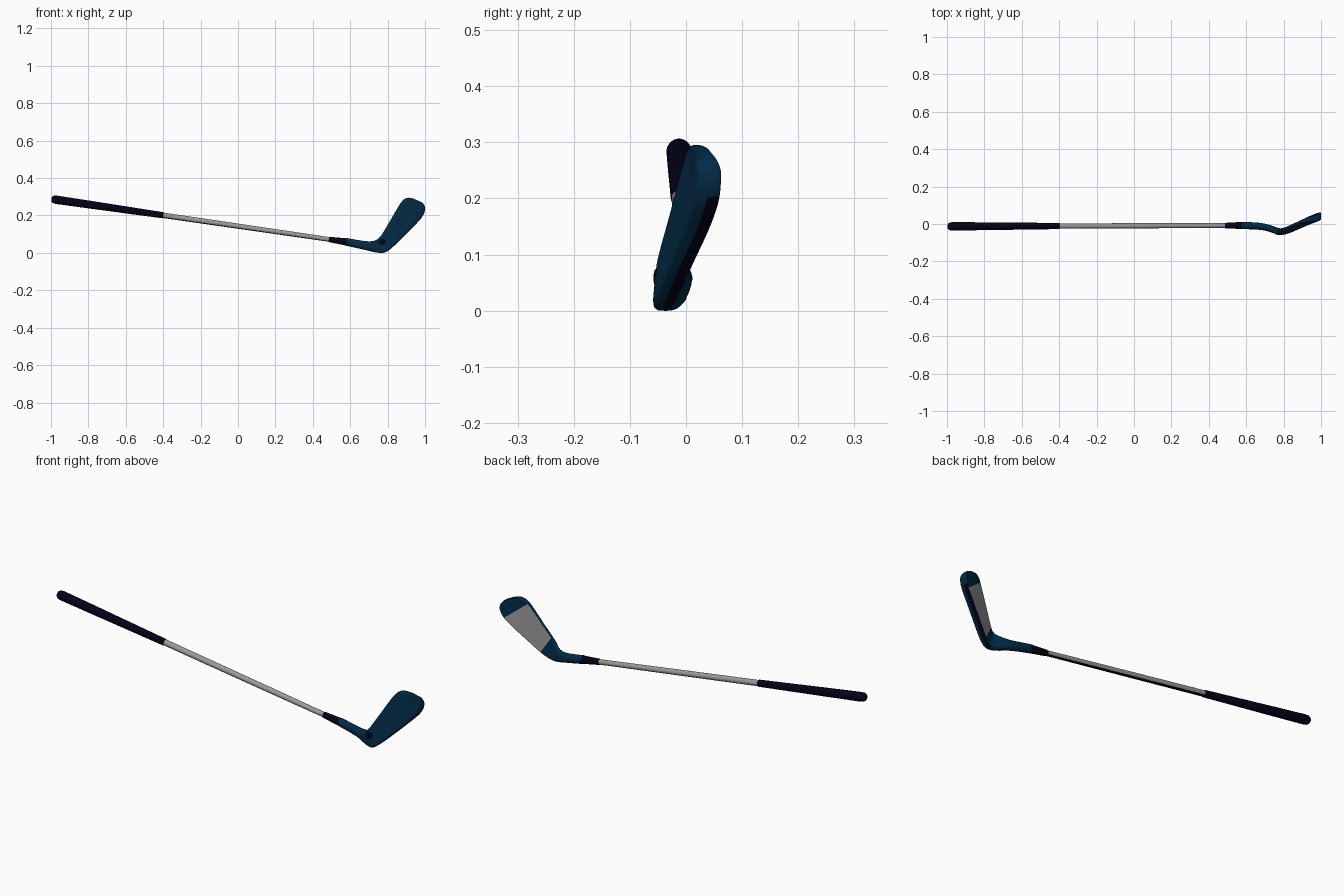
import bpy, bmesh, math
from mathutils import Vector

if "Cube" in bpy.data.objects:
    bpy.data.objects.remove(bpy.data.objects["Cube"])


def material(name, rgb):
    m = bpy.data.materials.new(name)
    m.diffuse_color = (*rgb, 1)
    m.use_nodes = True
    m.node_tree.nodes["Principled BSDF"].inputs["Base Color"].default_value = m.diffuse_color
    return m


BLUE = material("deep blue", (0.001, 0.023, 0.060))
NAVY = material("dark navy", (0.001, 0.0005, 0.009))
STEEL = material("steel grey", (0.33, 0.33, 0.33))


def skin(name, rings, mats, rule=lambda i, j: 0):
    """Bridge a list of closed rings and cap both ends."""
    bm = bmesh.new()
    loops = [[bm.verts.new(p) for p in ring] for ring in rings]
    n = len(loops[0])
    for i in range(len(loops) - 1):
        for j in range(n):
            k = (j + 1) % n
            f = bm.faces.new((loops[i][j], loops[i][k], loops[i + 1][k], loops[i + 1][j]))
            f.material_index = rule(i, j)
    bm.faces.new(loops[0])
    bm.faces.new(loops[-1])
    bmesh.ops.recalc_face_normals(bm, faces=bm.faces)
    me = bpy.data.meshes.new(name)
    bm.to_mesh(me)
    bm.free()
    ob = bpy.data.objects.new(name, me)
    bpy.context.collection.objects.link(ob)
    for m in mats:
        me.materials.append(m)
    bpy.ops.object.select_all(action='DESELECT')
    ob.select_set(True)
    bpy.context.view_layer.objects.active = ob
    bpy.ops.object.shade_smooth_by_angle(angle=math.radians(40))
    return ob


# Club axis runs from the butt of the grip down to the neck
A, B = Vector((-0.998, -0.0125, 0.288)), Vector((0.58, -0.008, 0.0585))
AXIS = (B - A).normalized()
SIDE = AXIS.cross(Vector((0, 0, 1))).normalized()
UP = SIDE.cross(AXIS)


def tube(name, profile, mats, rule=lambda i, j: 0, n=24):
    """Round part on the club axis, profile = (x, radius) pairs."""
    rings = []
    for x, r in profile:
        c = A + (B - A) * ((x - A.x) / (B.x - A.x))
        rings.append([c + SIDE * r * math.cos(t) + UP * r * math.sin(t)
                      for t in (2 * math.pi * j / n for j in range(n))])
    return skin(name, rings, mats, rule)


tube("grip", [(-0.997, 0.008), (-0.993, 0.016), (-0.984, 0.021), (-0.97, 0.0225),
              (-0.8, 0.021), (-0.402, 0.0165), (-0.398, 0.014)], [NAVY])
# Shaft has a dark stripe along its underside
tube("shaft", [(-0.41, 0.0145), (0.0, 0.0138), (0.5, 0.0125)], [STEEL, NAVY],
     lambda i, j: int(15 <= j <= 20))
tube("ferrule", [(0.485, 0.0125), (0.49, 0.0145), (0.585, 0.0195)], [NAVY])

# Head: sections from neck to toe
# (top x, top z, sole x, sole z, face y top, face y sole, thickness top, thickness sole, squareness)
SECTIONS = [
    (0.578, 0.080, 0.575, 0.039, 0.011, 0.011, 0.038, 0.038, 1.0),
    (0.640, 0.069, 0.635, 0.026, 0.009, 0.009, 0.038, 0.038, 1.0),
    (0.697, 0.062, 0.692, 0.013, 0.003, 0.003, 0.036, 0.038, 0.9),
    (0.735, 0.067, 0.740, 0.002, -0.012, -0.009, 0.032, 0.040, 0.65),
    (0.757, 0.084, 0.784, 0.002, -0.034, -0.022, 0.018, 0.038, 0.42),
    (0.775, 0.108, 0.823, 0.027, -0.034, -0.011, 0.014, 0.044, 0.32),
    (0.815, 0.175, 0.885, 0.087, -0.015, 0.017, 0.015, 0.047, 0.32),
    (0.850, 0.235, 0.940, 0.142, 0.001, 0.043, 0.016, 0.049, 0.32),
    (0.873, 0.271, 0.980, 0.186, 0.012, 0.059, 0.017, 0.050, 0.32),
    (0.889, 0.288, 0.997, 0.218, 0.020, 0.064, 0.018, 0.048, 0.32),
    (0.912, 0.295, 0.999, 0.247, 0.029, 0.064, 0.022, 0.046, 0.36),
    (0.940, 0.290, 0.987, 0.268, 0.038, 0.056, 0.026, 0.038, 0.45),
]
N, SUB = 32, 4


def spline(p0, p1, p2, p3, t):
    return 0.5 * (2 * p1 + (p2 - p0) * t + (2 * p0 - 5 * p1 + 4 * p2 - p3) * t * t
                  + (3 * p1 - p0 - 3 * p2 + p3) * t ** 3)


def power(v, e):
    return math.copysign(abs(v) ** e, v) if abs(v) > 1e-9 else 0.0


def outline(j, e):
    """Rounded box: u runs sole to top, s runs back to flat striking face."""
    a = 2 * math.pi * j / N
    u, s = power(math.cos(a), e), power(math.sin(a), e)
    if e < 0.9 and s > 0:
        s = min(1.0, s * 1.15)
    return u, s


def head_ring(sec):
    px, pz, qx, qz, yp, yq, tp, tq, e = sec
    ring = []
    for j in range(N):
        u, s = outline(j, e)
        w = (u + 1) / 2
        mix = lambda top, sole: sole + (top - sole) * w
        ring.append((mix(px, qx), mix(yp, yq) - mix(tp, tq) * (1 - s) / 2, mix(pz, qz)))
    return ring


rings = []
last = len(SECTIONS) - 1
for i in range(last):
    quad = [SECTIONS[max(0, min(last, i + d))] for d in (-1, 0, 1, 2)]
    for k in range(SUB):
        rings.append(head_ring([spline(*vals, k / SUB) for vals in zip(*quad)]))
rings.append(head_ring(SECTIONS[-1]))


def head_colour(i, j):
    """Steel striking face, navy leading edge of the sole, blue elsewhere."""
    a, b = outline(j, 0.32), outline((j + 1) % N, 0.32)
    if 5 * SUB <= i < 8 * SUB and min(a[1], b[1]) > 0.9:
        return 1
    sole = a[0] < 0 and b[0] < 0 and min(a[1], b[1]) > -0.01
    return 2 if sole and 4 * SUB <= i < 8 * SUB + 2 and min(a[1], b[1]) < 0.9 else 0


skin("club_head", rings, [BLUE, STEEL, NAVY], head_colour)

# Small round plug on the back of the heel
bpy.ops.mesh.primitive_uv_sphere_add(segments=20, ring_count=10, radius=0.017,
                                     location=(0.772, -0.053, 0.058))
plug = bpy.context.object
plug.name = "heel_plug"
plug.scale.y = 0.3
plug.data.materials.append(NAVY)
bpy.ops.object.shade_smooth_by_angle()
